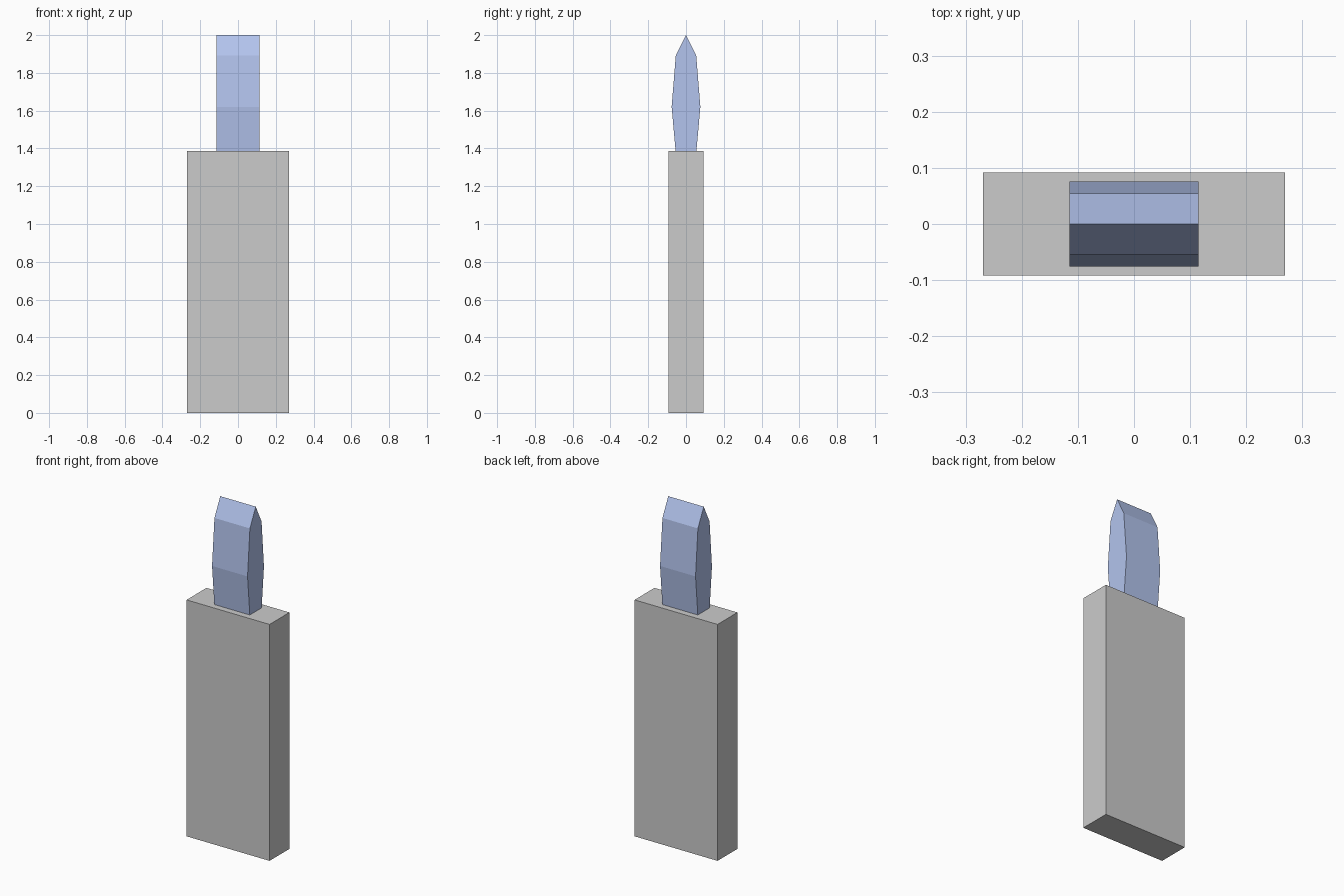
import bpy

if "Cube" in bpy.data.objects:
    bpy.data.objects.remove(bpy.data.objects["Cube"])

BODY_TOP = 1.386


def extrude_x(name, outline, half_width):
    """Closed solid from a (y, z) outline, extruded evenly along x."""
    n = len(outline)
    verts = [(x, y, z) for x in (-half_width, half_width) for y, z in outline]
    faces = [tuple(range(n))[::-1], tuple(range(n, 2 * n))]
    faces += [(i, (i + 1) % n, n + (i + 1) % n, n + i) for i in range(n)]
    mesh = bpy.data.meshes.new(name)
    mesh.from_pydata(verts, [], faces)
    obj = bpy.data.objects.new(name, mesh)
    bpy.context.collection.objects.link(obj)
    return obj


def mirrored(half):
    """Mirror the +y half of an outline (listed bottom to top) onto -y."""
    return half + [(-y, z) for y, z in reversed(half) if y > 0]


# Plain rectangular body
extrude_x("body", mirrored([(0.092, 0), (0.092, BODY_TOP)]), 0.269)

# Tapered, pointed tip standing on the body
tip = extrude_x("tip", mirrored([(0.055, BODY_TOP), (0.076, 1.62),
                                 (0.054, 1.893), (0, 2.0)]), 0.115)
blue = bpy.data.materials.new("blue")
blue.diffuse_color = (0.45, 0.55, 0.85, 1)
blue.use_nodes = True
blue.node_tree.nodes["Principled BSDF"].inputs["Base Color"].default_value = blue.diffuse_color
tip.data.materials.append(blue)
